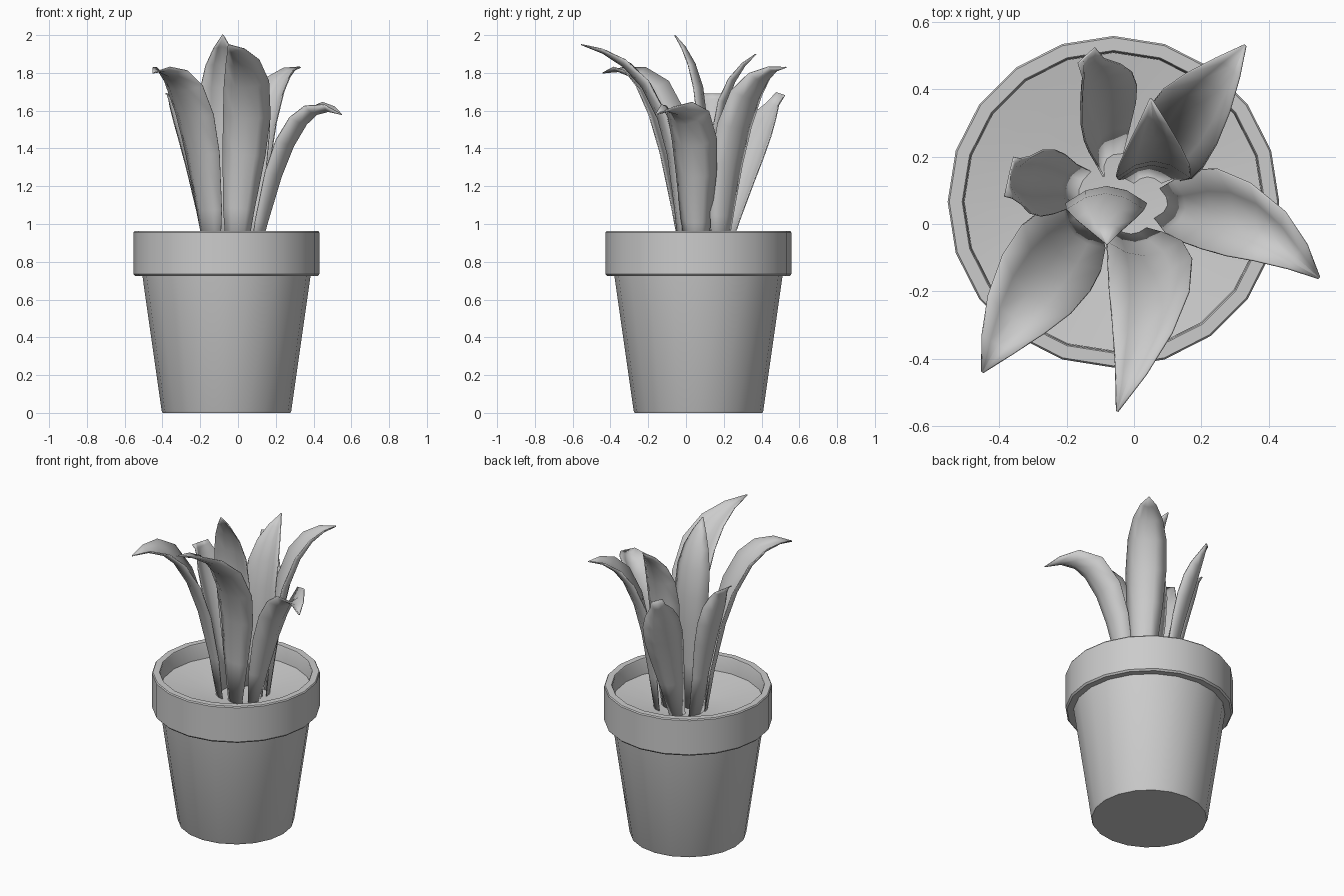
import bpy
import bmesh
from math import radians, cos, sin, pi
from mathutils import Vector

cube = bpy.data.objects.get("Cube")
if cube:
    bpy.data.objects.remove(cube, do_unlink=True)

grey = bpy.data.materials.new("plain grey")
grey.use_nodes = True
shade = (0.6, 0.6, 0.6, 1)
grey.diffuse_color = shade
grey.node_tree.nodes["Principled BSDF"].inputs["Base Color"].default_value = shade

CENTRE = Vector((-0.061, 0.066, 0))
SOIL = 0.81


def finish(name, bm, angle):
    bmesh.ops.recalc_face_normals(bm, faces=bm.faces)
    mesh = bpy.data.meshes.new(name)
    bm.to_mesh(mesh)
    bm.free()
    mesh.materials.append(grey)
    obj = bpy.data.objects.new(name, mesh)
    bpy.context.collection.objects.link(obj)
    bpy.ops.object.select_all(action="DESELECT")
    obj.select_set(True)
    bpy.context.view_layer.objects.active = obj
    bpy.ops.object.shade_smooth_by_angle(angle=radians(angle))
    return obj


def lathe(name, profile, sides=20):
    """Turn a radius/height profile round the pot axis and cap both ends."""
    bm = bmesh.new()
    rings = []
    for r, z in profile:
        ring = []
        for i in range(sides):
            a = pi / 2 + 2 * pi * i / sides
            ring.append(bm.verts.new(CENTRE + Vector((r * cos(a), r * sin(a), z))))
        rings.append(ring)
    for low, high in zip(rings, rings[1:]):
        for i in range(sides):
            j = (i + 1) % sides
            bm.faces.new((low[i], low[j], high[j], high[i]))
    bm.faces.new(rings[0])
    bm.faces.new(rings[-1])
    return finish(name, bm, 35)


# Pot wall, overhanging rim, inner lip and slightly dished soil
lathe("pot", [(0.338, 0), (0.343, 0.01), (0.445, 0.725), (0.483, 0.725),
              (0.492, 0.735), (0.492, 0.955), (0.487, 0.962), (0.449, 0.962),
              (0.445, 0.955), (0.443, SOIL - 0.03)])
lathe("soil", [(0.443, SOIL - 0.03), (0.443, SOIL + 0.05), (0.2, SOIL + 0.01), (0.1, SOIL)])


def curve_point(points, t):
    """Smooth cubic passing through four points."""
    knots = (0, 0.35, 0.7, 1)
    total = Vector((0, 0, 0))
    for i, point in enumerate(points):
        weight = 1
        for j, knot in enumerate(knots):
            if j != i:
                weight *= (t - knot) / (knots[i] - knot)
        total += weight * Vector(point)
    return total


def leaf(name, base, belly, shoulder, tip, turn, width, fold, blunt=0.02):
    """Troughed blade along a curve from base to tip."""
    points = ((*base, SOIL - 0.01), belly, shoulder, tip)
    across = Vector((cos(radians(turn)), sin(radians(turn)), 0))
    if across.cross(Vector(tip) - Vector(points[0])).z < 0:
        across.negate()
    bm = bmesh.new()
    rows = []
    steps = [(0, 0.38), (0.2, 0.66), (0.4, 0.9), (0.55, 1), (0.7, 0.95),
             (0.82, 0.72), (0.92, 0.38), (1, 0)]
    for t, fraction in steps:
        w = max(fraction, blunt)
        point = curve_point(points, t)
        along = (curve_point(points, t + 0.01) - curve_point(points, t - 0.01)).normalized()
        side = (across - along * across.dot(along)).normalized()
        inward = side.cross(along)
        row = []
        for u in (-1, -0.5, 0, 0.5, 1):
            offset = side * u * w * width / 2 + inward * (u * u - 0.6) * fraction * fold
            row.append(bm.verts.new(point + offset))
        rows.append(row)
    for low, high in zip(rows, rows[1:]):
        for i in range(4):
            bm.faces.new((low[i], low[i + 1], high[i + 1], high[i]))
    obj = finish(name, bm, 40)
    skin = obj.modifiers.new("thickness", "SOLIDIFY")
    skin.thickness = 0.006
    skin.offset = 0


# Name, base, belly, shoulder, tip, turn of the blade, width, trough depth
leaf("front_right_leaf", (-0.14, 0.01), (-0.19, -0.05, 1.3), (-0.3, -0.19, 1.73),
     (-0.45, -0.44, 1.8), -45, 0.28, 0.06)
leaf("front_leaf", (-0.01, -0.02), (0.025, -0.06, 1.3), (0.045, -0.21, 1.74),
     (-0.05, -0.555, 1.95), 0, 0.25, 0.05)
leaf("centre_leaf", (-0.06, 0.06), (-0.075, 0.08, 1.3), (-0.085, 0.06, 1.72),
     (-0.08, -0.06, 2.0), 0, 0.24, -0.05)
leaf("left_leaf", (0.08, 0.06), (0.17, 0.05, 1.2), (0.33, 0.01, 1.56),
     (0.55, -0.16, 1.58), 80, 0.24, 0.08)
leaf("back_left_leaf", (0.08, 0.18), (0.11, 0.22, 1.25), (0.18, 0.33, 1.68),
     (0.33, 0.53, 1.83), -50, 0.24, 0.06)
leaf("inner_back_leaf", (0.04, 0.13), (0.05, 0.15, 1.25), (0.06, 0.19, 1.65),
     (0.05, 0.37, 1.9), 0, 0.22, 0.05)
leaf("right_leaf", (-0.15, 0.1), (-0.23, 0.12, 1.25), (-0.31, 0.13, 1.56),
     (-0.37, 0.14, 1.69), 78, 0.2, 0.06, 0.6)
leaf("back_leaf", (-0.07, 0.18), (-0.08, 0.29, 1.2), (-0.1, 0.39, 1.48),
     (-0.14, 0.5, 1.69), 50, 0.23, 0.07, 0.3)
